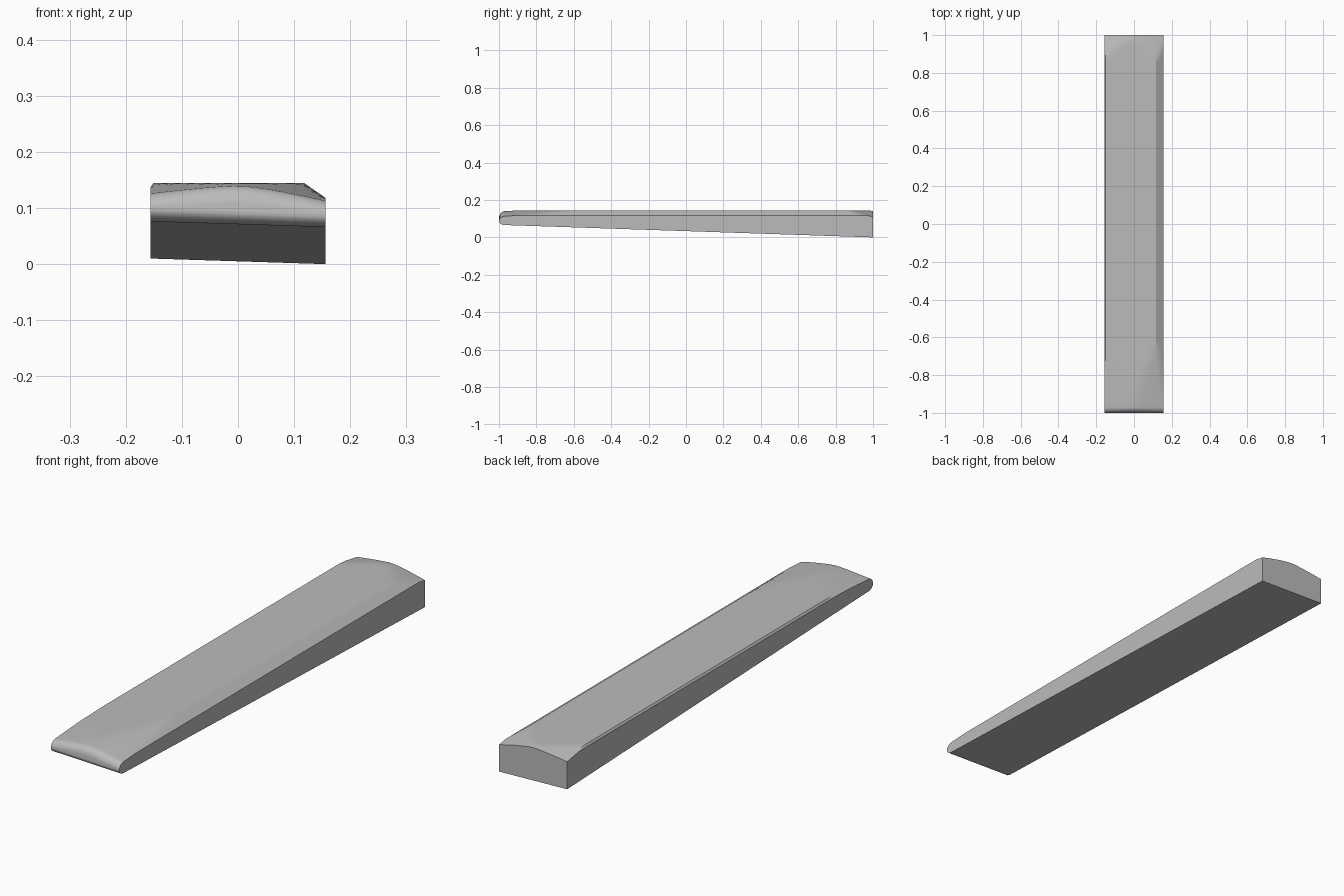
import bpy, bmesh, math

if "Cube" in bpy.data.objects:
    bpy.data.objects.remove(bpy.data.objects["Cube"])

W = 0.156          # half width
NOSE = 0.028       # depth of the rounded front


def bottom(x, y):
    # underside plane, sloping along the length and slightly across
    return 0.0385 - 0.0335 * y - 0.032 * x


def crown(x, mid, left, right):
    # gentle arch across the width with unequal shoulders
    edge = left if x < 0 else right
    return mid - (mid - edge) * (abs(x) / W) ** 1.35


def top(x, y):
    # flat top trimmed by side bevels and the two domed ends
    return min(0.145,
               0.145 - (x - 0.117) * 0.69,                 # wide right bevel
               0.145 + (x + 0.150) * 1.3,                  # narrow left bevel
               crown(x, 0.141, 0.124, 0.111) + 0.17 * (1 - y),
               crown(x, 0.138, 0.124, 0.111) + 0.065 * (y + 1))


# stations across and along the wedge
xs = [-W, -0.15] + [-0.135 + 0.021 * i for i in range(12)] + [0.117, 0.13, 0.143, W]
stations = []
for i in range(9):                                          # rounded nose
    t = math.radians(8 + 82 * i / 8)
    stations.append((-1 + NOSE * (1 - math.sin(math.pi / 2 - t)), math.sin(t)))
stations += [(-0.94 + 0.04 * i, 1) for i in range(16)]
stations += [(-0.2, 1), (0.2, 1), (0.6, 1)]
stations += [(0.8 + 0.0125 * i, 1) for i in range(17)]

# loft closed cross-sections
bm = bmesh.new()
rings = []
for y, k in stations:
    ring = []
    for x in xs:
        b, t = bottom(x, y), top(x, y)
        m = b + (t - b) * 0.45
        ring.append(bm.verts.new((x, y, m + (t - m) * k)))
    for x in (W, -W):
        b, t = bottom(x, y), top(x, y)
        m = b + (t - b) * 0.45
        ring.append(bm.verts.new((x, y, m + (b - m) * k)))
    rings.append(ring)
n = len(rings[0])
for a, b in zip(rings, rings[1:]):
    for i in range(n):
        j = (i + 1) % n
        bm.faces.new((a[i], a[j], b[j], b[i]))
bm.faces.new(rings[0])
bm.faces.new(rings[-1])
bmesh.ops.recalc_face_normals(bm, faces=bm.faces)

mesh = bpy.data.meshes.new("wedge_bar")
bm.to_mesh(mesh)
bm.free()
bar = bpy.data.objects.new("wedge_bar", mesh)
bpy.context.collection.objects.link(bar)

# single grey
grey = bpy.data.materials.new("plain grey")
grey.diffuse_color = (0.5, 0.5, 0.5, 1)
grey.use_nodes = True
grey.node_tree.nodes["Principled BSDF"].inputs["Base Color"].default_value = grey.diffuse_color
mesh.materials.append(grey)

bpy.context.view_layer.objects.active = bar
bar.select_set(True)
bpy.ops.object.shade_smooth_by_angle(angle=math.radians(20))
